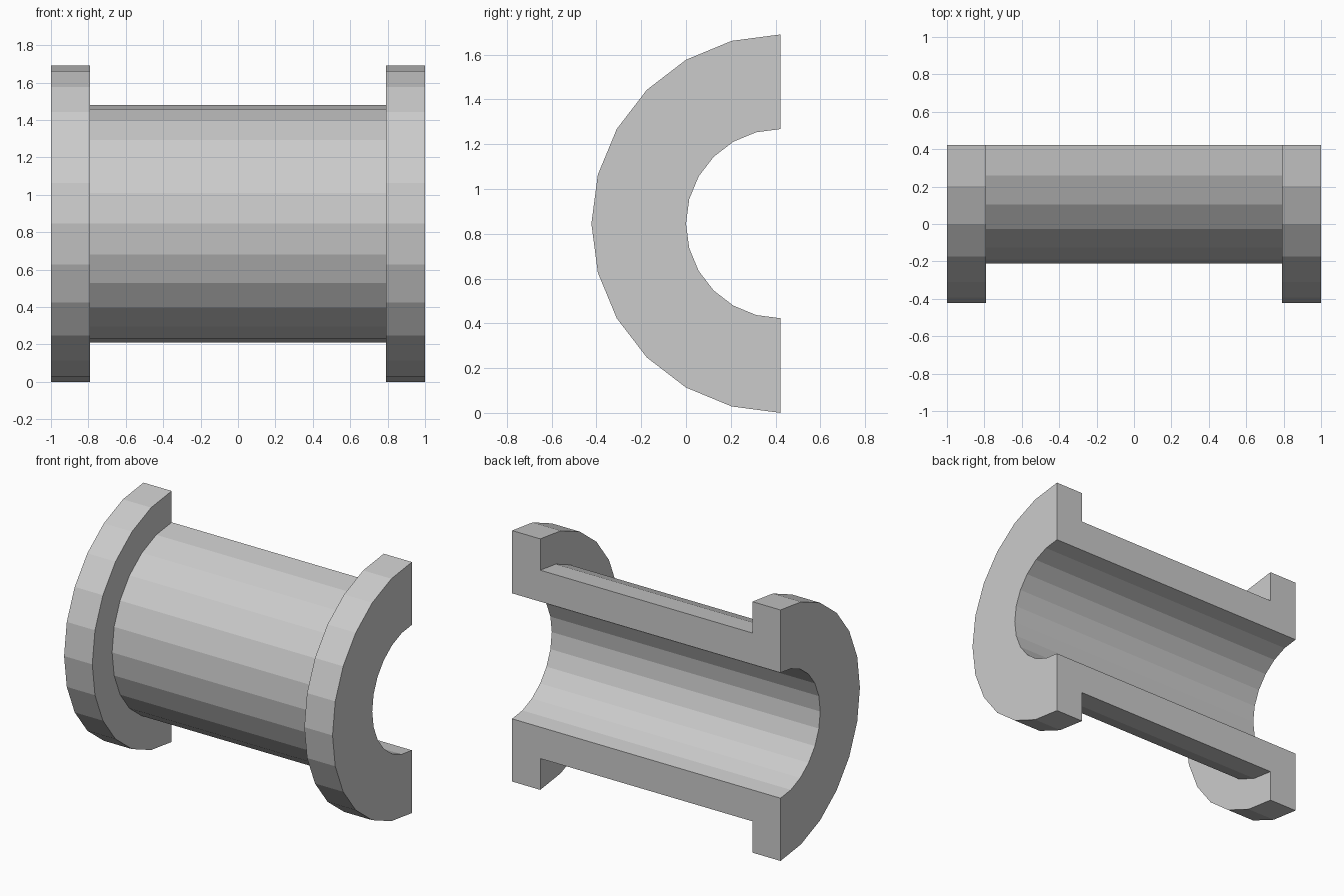
import bpy, bmesh
from math import sin, cos, pi

if "Cube" in bpy.data.objects:
    bpy.data.objects.remove(bpy.data.objects["Cube"])

R_FLANGE, R_BODY, R_BORE = 0.845, 0.634, 0.4225
X_END, X_FLANGE = 1.0, 0.79
STEPS = 12

# Wall cross-section (x, radius): straight bore, flange at each end
right = [(X_END, R_BORE), (X_END, R_FLANGE), (X_FLANGE, R_FLANGE), (X_FLANGE, R_BODY)]
profile = right + [(-x, r) for x, r in reversed(right)]

# Sweep the section half a turn around the bore axis
bm = bmesh.new()
rings = []
for i in range(STEPS + 1):
    a = pi * i / STEPS
    rings.append([bm.verts.new((x, R_FLANGE / 2 - r * sin(a), R_FLANGE + r * cos(a)))
                  for x, r in profile])
n = len(profile)
for a, b in zip(rings, rings[1:]):
    for j in range(n):
        k = (j + 1) % n
        bm.faces.new((a[j], a[k], b[k], b[j]))

# Flat split faces
bm.faces.new(rings[0])
bm.faces.new(rings[-1])
bmesh.ops.recalc_face_normals(bm, faces=bm.faces)

mesh = bpy.data.meshes.new("half_bushing")
bm.to_mesh(mesh)
bm.free()
bpy.context.collection.objects.link(bpy.data.objects.new("half_bushing", mesh))
